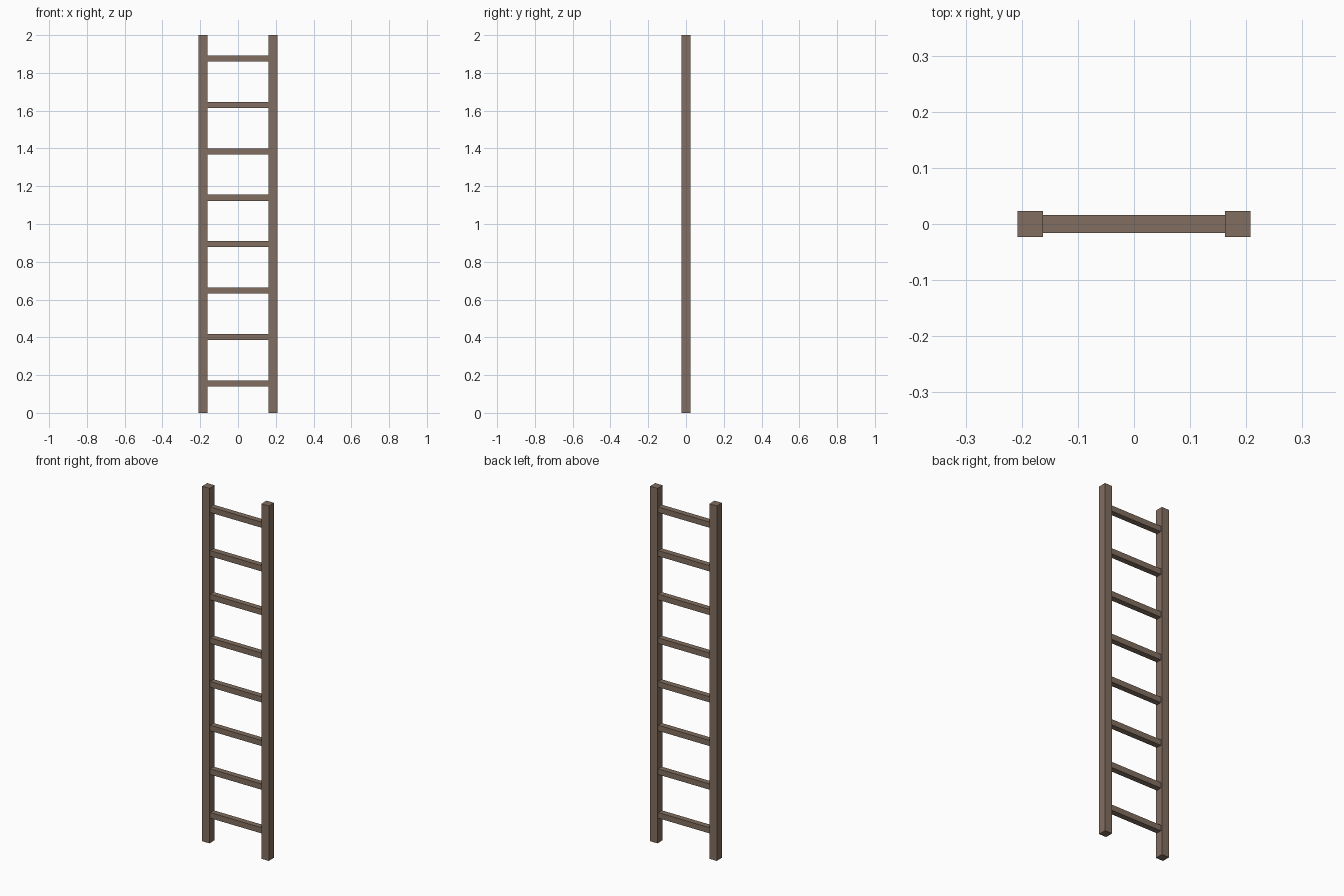
import bpy

if "Cube" in bpy.data.objects:
    bpy.data.objects.remove(bpy.data.objects["Cube"])

# Wood material
wood = bpy.data.materials.new("wood")
wood.diffuse_color = (0.22, 0.155, 0.115, 1)
wood.use_nodes = True
wood.node_tree.nodes["Principled BSDF"].inputs["Base Color"].default_value = wood.diffuse_color


def box(name, centre, size):
    """Flat-shaded box with real dimensions."""
    x, y, z = (s / 2 for s in size)
    verts = [(i * x, j * y, k * z) for i in (-1, 1) for j in (-1, 1) for k in (-1, 1)]
    faces = [(0, 1, 3, 2), (4, 6, 7, 5), (0, 4, 5, 1),
             (2, 3, 7, 6), (0, 2, 6, 4), (1, 5, 7, 3)]
    mesh = bpy.data.meshes.new(name)
    mesh.from_pydata(verts, [], faces)
    mesh.materials.append(wood)
    obj = bpy.data.objects.new(name, mesh)
    obj.location = centre
    bpy.context.collection.objects.link(obj)
    return obj


RAIL = 0.046      # square rail section
RAIL_X = 0.185    # rail centre line
RUNG = 0.032      # square rung section

# Two upright side rails
for side, sign in (("left", -1), ("right", 1)):
    box(f"{side}_rail", (sign * RAIL_X, 0, 1), (RAIL, RAIL, 2))

# Eight evenly spaced rungs, butted against the inner rail faces
for i in range(8):
    box(f"rung_{i + 1}", (0, 0, 0.155 + 0.246 * i),
        (2 * RAIL_X - RAIL + 0.002, RUNG, RUNG))
